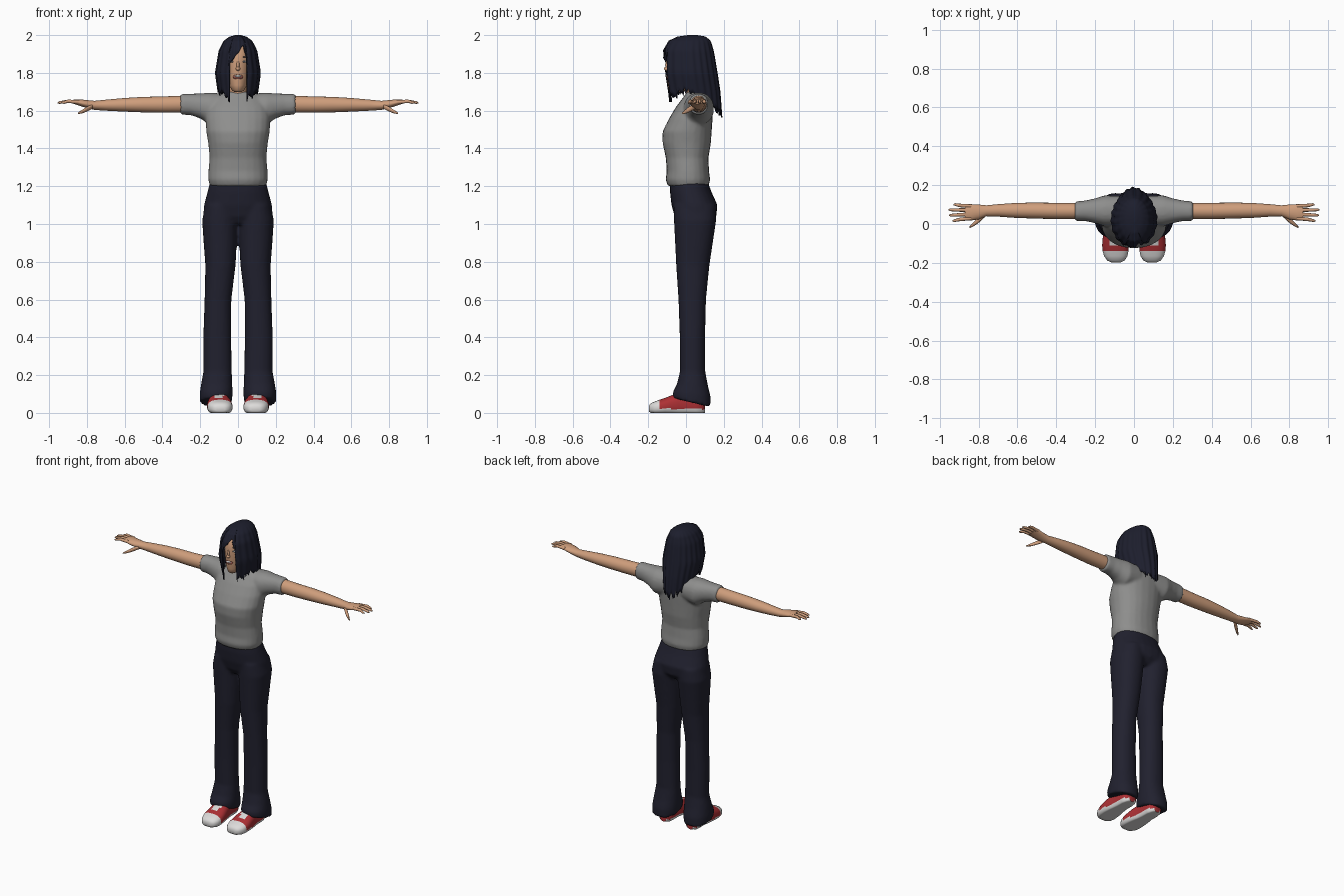
import bpy, bmesh, math, random
from mathutils import Vector, Matrix

random.seed(4)
if "Cube" in bpy.data.objects:
    bpy.data.objects.remove(bpy.data.objects["Cube"])


def material(name, color):
    m = bpy.data.materials.new(name)
    m.use_nodes = True
    m.diffuse_color = (*color, 1)
    m.node_tree.nodes["Principled BSDF"].inputs["Base Color"].default_value = (*color, 1)
    return m


SKIN = material("skin", (0.62, 0.34, 0.2))
HAIR = material("dark_hair", (0.012, 0.013, 0.026))
SHIRT = material("grey_cotton", (0.27, 0.27, 0.265))
PANTS = material("navy_cloth", (0.015, 0.015, 0.028))
RED = material("shoe_red", (0.42, 0.03, 0.035))
WHITE = material("white", (0.72, 0.71, 0.7))
LIPS = material("lips", (0.3, 0.09, 0.07))


def loft(bm, axis, rings, n=24, power=2.2):
    """Closed loft of (position, centre a, centre b, radius a, radius b, tilt) rings."""
    loops = []
    for p, ca, cb, ra, rb, *tilt in rings:
        loop = []
        for k in range(n):
            t = 2 * math.pi * k / n
            c, s = math.cos(t), math.sin(t)
            a = ra * math.copysign(abs(c) ** (2 / power), c)
            b = rb * math.copysign(abs(s) ** (2 / power), s)
            q = p + (tilt[0] * b if tilt else 0)
            co = {"x": (q, ca + a, cb + b), "y": (ca + a, q, cb + b),
                  "z": (ca + a, cb + b, q)}[axis]
            loop.append(bm.verts.new(co))
        loops.append(loop)
    for l0, l1 in zip(loops, loops[1:]):
        for k in range(n):
            bm.faces.new((l0[k], l0[k - 1], l1[k - 1], l1[k]))
    bm.faces.new(loops[0])
    bm.faces.new(loops[-1][::-1])


def blob(bm, center, size):
    mat = Matrix.Translation(center) @ Matrix.Diagonal((*size, 1))
    bmesh.ops.create_uvsphere(bm, u_segments=16, v_segments=10, radius=1, matrix=mat)


def finish(bm, name, mats, voxel=0, angle=50):
    bmesh.ops.recalc_face_normals(bm, faces=bm.faces)
    me = bpy.data.meshes.new(name)
    bm.to_mesh(me)
    bm.free()
    for m in mats:
        me.materials.append(m)
    ob = bpy.data.objects.new(name, me)
    bpy.context.collection.objects.link(ob)
    if voxel:
        r = ob.modifiers.new("blend", "REMESH")
        r.mode, r.voxel_size, r.use_smooth_shade = "VOXEL", voxel, True
        s = ob.modifiers.new("soften", "SMOOTH")
        s.factor, s.iterations = 0.5, 4
    else:
        bpy.ops.object.select_all(action="DESELECT")
        bpy.context.view_layer.objects.active = ob
        ob.select_set(True)
        bpy.ops.object.shade_smooth_by_angle(angle=math.radians(angle))
    return ob


def flip_x(rings):
    return [(-r[0], *r[1:]) for r in rings]


# Trousers: hips and two flared legs blended together
bm = bmesh.new()
loft(bm, "z", [(1.225, 0, .015, .148, .10), (1.17, 0, .025, .162, .11),
               (1.1, 0, .045, .18, .122), (1.04, 0, .05, .185, .11), (1.0, 0, .045, .15, .08)])
leg = [(1.1, .088, .045, .085, .11), (1.02, .096, .048, .094, .112), (.9, .094, .042, .088, .1),
       (.78, .093, .036, .08, .088), (.6, .106, .033, .071, .073), (.4, .11, .034, .074, .067),
       (.22, .108, .035, .075, .067), (.15, .113, .033, .083, .082), (.1, .116, .03, .087, .1, -.1),
       (.055, .117, .03, .085, .1, -.24)]
for s in (1, -1):
    loft(bm, "z", [(z, s * cx, *r) for z, cx, *r in leg])
finish(bm, "trousers", [PANTS], voxel=0.01)

# Shirt: torso and short sleeves
bm = bmesh.new()
loft(bm, "z", [(1.2, 0, .012, .148, .108), (1.235, 0, .01, .158, .118), (1.28, 0, .01, .157, .112),
               (1.35, 0, .006, .15, .113), (1.43, 0, .004, .158, .128), (1.49, 0, .006, .168, .13),
               (1.56, 0, .026, .172, .115), (1.62, 0, .045, .165, .098),
               (1.67, 0, .06, .13, .075), (1.7, 0, .06, .075, .055)])
sleeve = [(.06, .068, 1.615, .075, .075), (.15, .068, 1.61, .08, .085), (.2, .068, 1.625, .064, .066),
          (.25, .068, 1.633, .053, .057), (.305, .066, 1.634, .05, .055)]
for rings in (sleeve, flip_x(sleeve)):
    loft(bm, "x", rings)
finish(bm, "shirt", [SHIRT], voxel=0.009)

# Arms with palm, four fingers and thumb
arm = [(.26, .067, 1.635, .042, .046), (.4, .067, 1.632, .042, .043), (.5, .069, 1.632, .041, .041),
       (.6, .07, 1.631, .039, .036), (.7, .07, 1.629, .032, .029), (.76, .068, 1.628, .028, .024),
       (.8, .062, 1.635, .038, .021), (.84, .06, 1.643, .042, .017), (.87, .062, 1.647, .038, .011)]
fingers = [(.1, .93), (.073, .955), (.045, .953), (.017, .935)]
for s, name in ((1, "left_arm"), (-1, "right_arm")):
    bm = bmesh.new()
    parts = [arm, [(.77, .045, 1.622, .012, .013), (.8, .02, 1.608, .014, .013),
                   (.825, 0, 1.595, .011, .01), (.848, -.018, 1.586, .004, .004)]]
    for y, tip in fingers:
        y0 = .06 + (y - .058) * .75
        parts.append([(.84, y0, 1.645, .01, .011), (.9, (y + y0) / 2, 1.65, .009, .009),
                      (tip - .01, y, 1.643, .007, .007), (tip, y, 1.641, .003, .003)])
    for k, rings in enumerate(parts):
        loft(bm, "x", rings if s > 0 else flip_x(rings), 20 if k == 0 else 10, 2)
    finish(bm, name, [SKIN])

# Head, neck, nose and ears
bm = bmesh.new()
loft(bm, "z", [(1.62, 0, .06, .06, .055), (1.7, 0, .05, .046, .05), (1.78, 0, .045, .045, .05)], power=2)
loft(bm, "z", [(1.698, 0, -.05, .018, .025), (1.708, 0, -.045, .032, .045),
               (1.735, 0, -.028, .048, .068), (1.78, 0, -.005, .062, .095),
               (1.83, 0, .005, .071, .108), (1.88, 0, .012, .076, .116),
               (1.92, 0, .015, .074, .11), (1.955, 0, .017, .058, .085), (1.975, 0, .02, .025, .04)], power=2)
blob(bm, (0, -.103, 1.822), (.012, .014, .011))
blob(bm, (0, -.1, 1.842), (.008, .01, .024))
for s in (1, -1):
    blob(bm, (s * .073, .01, 1.83), (.008, .018, .03))
finish(bm, "head", [SKIN])

# Face details
bm = bmesh.new()
blob(bm, (0, -.094, 1.779), (.027, .01, .014))
finish(bm, "lips", [LIPS])
bm = bmesh.new()
blob(bm, (0, -.099, 1.783), (.02, .008, .006))
finish(bm, "teeth", [WHITE])
for s, side in ((1, "left"), (-1, "right")):
    for name, mat, z, size in (("eye", WHITE, 1.86, (.013, .006, .005)),
                               ("iris", HAIR, 1.86, (.005, .0075, .0045)),
                               ("eyebrow", HAIR, 1.884, (.017, .005, .003))):
        bm = bmesh.new()
        blob(bm, (s * .031, -.091, z), size)
        finish(bm, side + "_" + name, [mat])

# Hair: strands falling from the crown, parted over the face
PROFILE = [(2.0, .015, .01, .06), (1.992, .045, -.045, .105), (1.97, .075, -.09, .13),
           (1.92, .1, -.119, .145), (1.8, .12, -.124, .165), (1.7, .106, -.108, .18), (1.54, .085, -.09, .192)]


def hair_section(z):
    for hi, lo in zip(PROFILE, PROFILE[1:]):
        if z >= lo[0]:
            f = (hi[0] - z) / (hi[0] - lo[0])
            return [h + (l - h) * f for h, l in zip(hi, lo)][1:]
    return PROFILE[-1][1:]


def hair_end(a):
    x, turn = .115 * math.sin(a), abs(a)
    if turn < math.pi / 2 and -.052 < x < .054:
        return 1.95 - (.035 - x) * 1.2 if x < .035 else 1.95 - (x - .035) * 4
    tip = random.choice((-.022, -.008, .004, .018))
    if turn < math.pi / 2:
        return 1.645 + .045 * turn + tip
    return 1.705 - .125 * (turn / (math.pi / 2) - 1) ** .6 + tip


bm = bmesh.new()
COLS, ROWS = 120, 22
columns = []
for j in range(COLS):
    a = -math.pi + 2 * math.pi * j / COLS
    end = hair_end(a)
    col = []
    for i in range(ROWS + 1):
        t = i / ROWS
        z = 2 - (2 - end) * t ** 1.7
        rx, front, back = hair_section(z)
        ripple = 1 + .022 * min(1, 2 * t) * math.sin(a * 20 + math.sin(a * 3))
        col.append(bm.verts.new((rx * ripple * math.sin(a),
                                 (front + back) / 2 - (back - front) / 2 * ripple * math.cos(a), z)))
    columns.append(col)
for j in range(COLS):
    c0, c1 = columns[j - 1], columns[j]
    for i in range(ROWS):
        bm.faces.new((c0[i], c0[i + 1], c1[i + 1], c1[i]))
bm.faces.new([c[0] for c in columns])
hair = finish(bm, "hair", [HAIR], angle=70)
thick = hair.modifiers.new("thickness", "SOLIDIFY")
thick.thickness, thick.offset = 0.007, -1

# Shoes: red upper, white toe cap, sole and tongue
shoe = [(-.197, .093, .022, .025, .014), (-.188, .093, .024, .045, .026), (-.165, .094, .026, .06, .034),
        (-.14, .095, .03, .066, .04), (-.11, .097, .035, .067, .045), (-.08, .098, .04, .064, .052),
        (-.04, .1, .045, .056, .06), (.0, .1, .05, .05, .065), (.05, .1, .05, .05, .065),
        (.085, .1, .05, .045, .062), (.1, .1, .05, .025, .05)]
for s, name in ((1, "left_shoe"), (-1, "right_shoe")):
    bm = bmesh.new()
    loft(bm, "y", [(y, s * cx, *r) for y, cx, *r in shoe], 36, 2.5)
    for v in bm.verts:
        v.co.z = max(v.co.z, 0)
    for f in bm.faces:
        c = f.calc_center_median()
        tongue = c.z > .06 and abs(c.x - s * .098) < .022 and c.y > -.11
        f.material_index = 1 if c.z < .022 or c.y < -.14 or tongue else 0
    finish(bm, name, [RED, WHITE])
